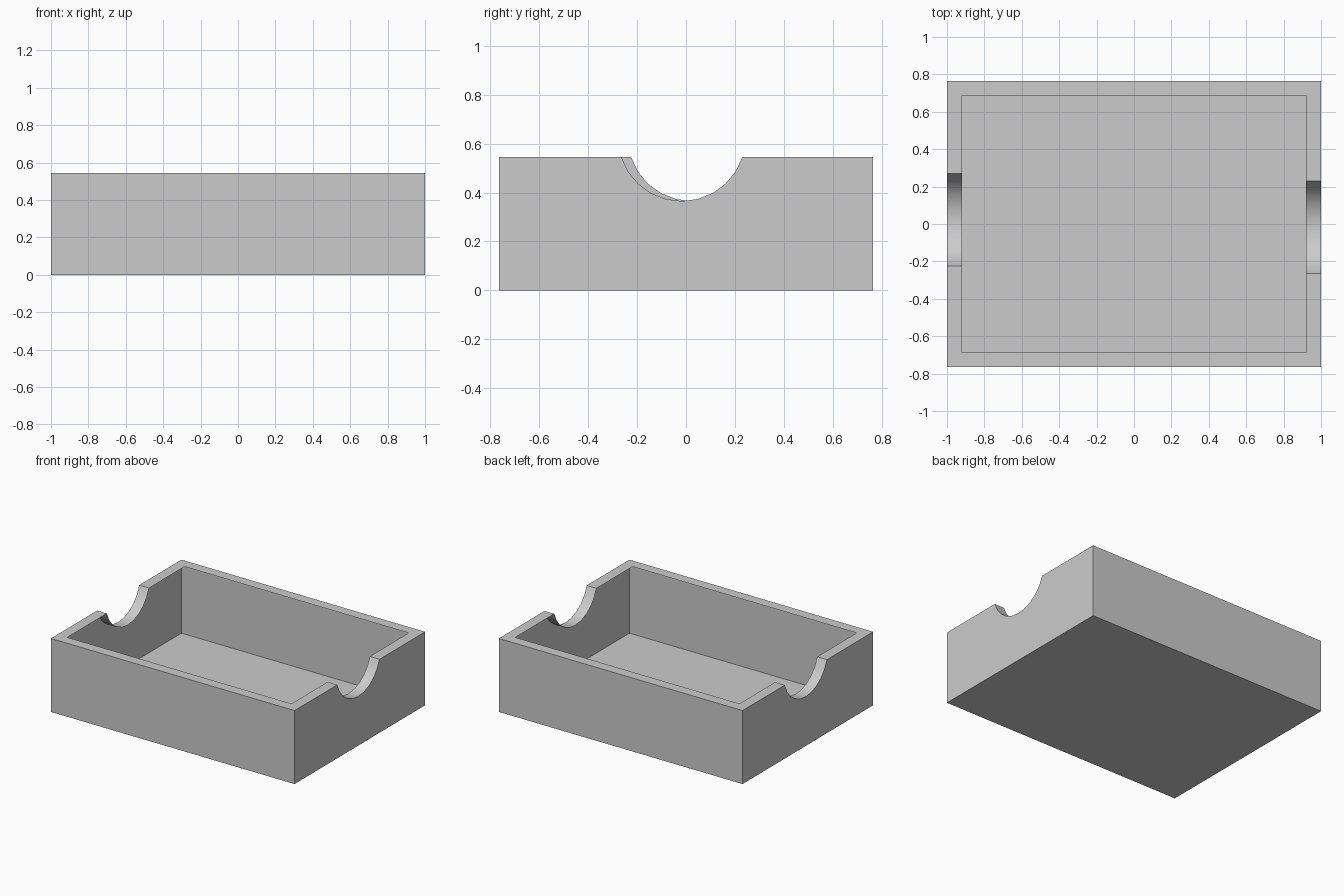
import bpy
import bmesh
import math
from mathutils import Vector

if "Cube" in bpy.data.objects:
    bpy.data.objects.remove(bpy.data.objects["Cube"], do_unlink=True)

# Half sizes of the thin shell and of the opening inside its flat rim
X, Y, HEIGHT = 1.0, 0.765, 0.545
INNER_X, INNER_Y = 0.92, 0.687
RADIUS, NOTCH_BOTTOM, STEPS = 0.26, 0.365, 10
AXIS_Z = NOTCH_BOTTOM + RADIUS
HALF_ANGLE = math.acos((AXIS_Z - HEIGHT) / RADIUS)

# Plain grey material
grey = bpy.data.materials.new("plain_grey")
grey.use_nodes = True
colour = (0.6, 0.6, 0.6, 1)
grey.diffuse_color = colour
grey.node_tree.nodes["Principled BSDF"].inputs["Base Color"].default_value = colour

bm = bmesh.new()


def add_face(points, facing):
    """Add one face, turned so that its normal follows the given direction."""
    face = bm.faces.new([bm.verts.new(p) for p in points])
    face.normal_update()
    if face.normal.dot(Vector(facing)) < 0:
        face.normal_flip()


def notch_arc(centre_y):
    """Points (y, z) of the notch curve from front to back."""
    angles = [HALF_ANGLE * (2 * i / STEPS - 1) for i in range(STEPS + 1)]
    return [(centre_y + RADIUS * math.sin(a), AXIS_Z - RADIUS * math.cos(a))
            for a in angles]


# Bottom sheet
add_face([(-X, -Y, 0), (X, -Y, 0), (X, Y, 0), (-X, Y, 0)], (0, 0, -1))

# Long walls with their rim strips
for s in (-1, 1):
    add_face([(-X, s * Y, 0), (X, s * Y, 0), (X, s * Y, HEIGHT), (-X, s * Y, HEIGHT)],
             (0, s, 0))
    inner_edge = [(x, s * INNER_Y, HEIGHT) for x in (X, INNER_X, -INNER_X, -X)]
    add_face([(-X, s * Y, HEIGHT), (X, s * Y, HEIGHT)] + inner_edge, (0, 0, 1))

# End walls with slightly offset round finger notches
for s, centre_y in ((1, -0.017), (-1, 0.023)):
    arc = notch_arc(centre_y)
    outline = ([(-Y, 0), (-Y, HEIGHT), (-INNER_Y, HEIGHT)] + arc
               + [(INNER_Y, HEIGHT), (Y, HEIGHT), (Y, 0)])
    add_face([(s * X, y, z) for y, z in outline], (s, 0, 0))

    # Rim strips on both sides of the notch
    for y0, y1 in ((-INNER_Y, arc[0][0]), (arc[-1][0], INNER_Y)):
        add_face([(s * X, y0, HEIGHT), (s * X, y1, HEIGHT),
                  (s * INNER_X, y1, HEIGHT), (s * INNER_X, y0, HEIGHT)], (0, 0, 1))

    # Curved notch lip, as deep as the rim
    for (y0, z0), (y1, z1) in zip(arc, arc[1:]):
        add_face([(s * X, y0, z0), (s * X, y1, z1),
                  (s * INNER_X, y1, z1), (s * INNER_X, y0, z0)],
                 (0, centre_y - (y0 + y1) / 2, AXIS_Z - (z0 + z1) / 2))

bmesh.ops.remove_doubles(bm, verts=bm.verts, dist=0.0001)
mesh = bpy.data.meshes.new("tray")
bm.to_mesh(mesh)
bm.free()
mesh.materials.append(grey)
tray = bpy.data.objects.new("tray", mesh)
bpy.context.collection.objects.link(tray)

# Smooth notch curves, crisp box edges
bpy.ops.object.select_all(action='DESELECT')
tray.select_set(True)
bpy.context.view_layer.objects.active = tray
bpy.ops.object.shade_smooth_by_angle(angle=math.radians(30))
